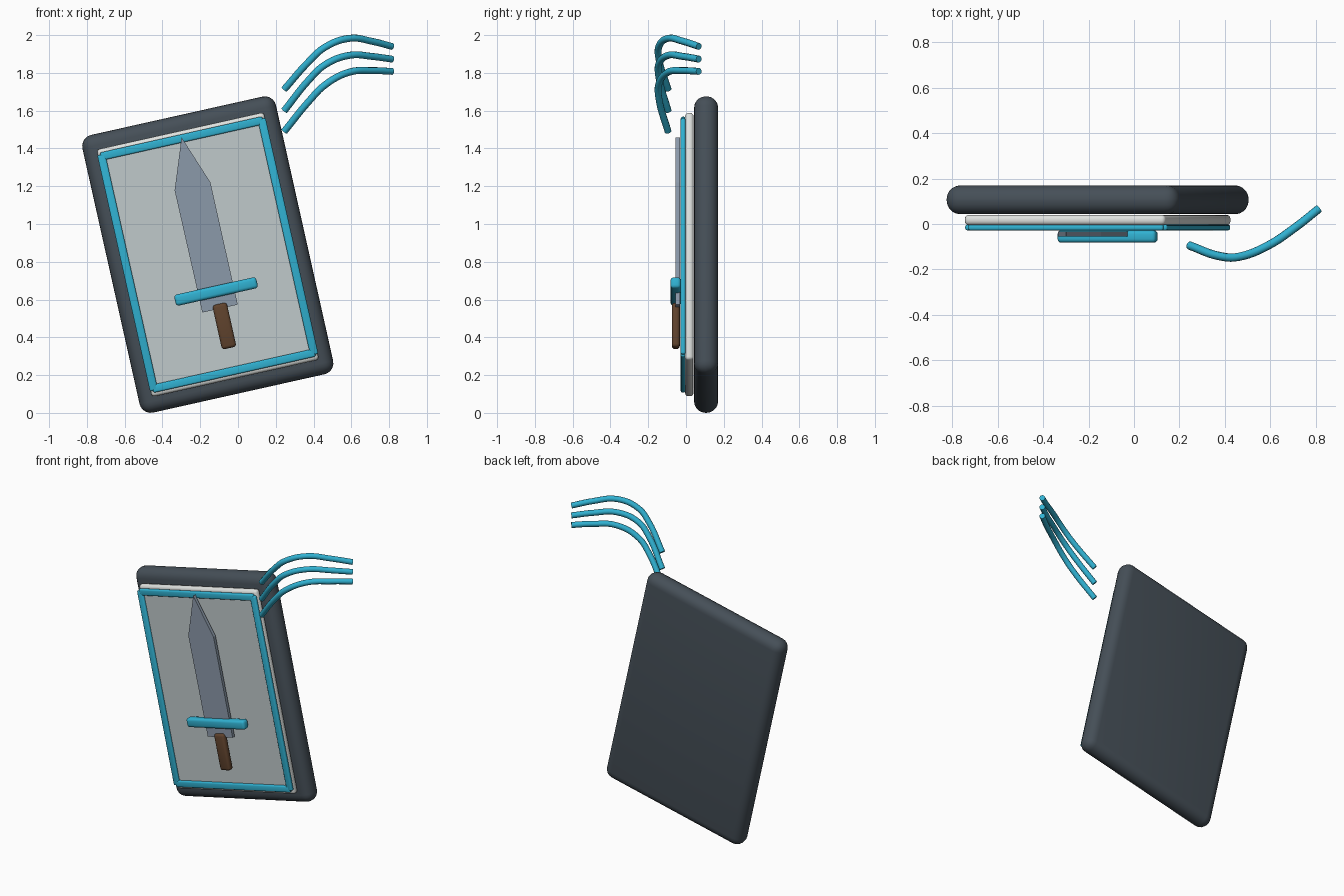
import bpy, bmesh, math
from mathutils import Matrix, Vector

if "Cube" in bpy.data.objects:
    bpy.data.objects.remove(bpy.data.objects["Cube"])

# Everything on the card shares one tilted frame
TILT = Matrix.Translation((-0.16, 0, 0.838)) @ Matrix.Rotation(-0.22, 4, 'Y')


def material(name, rgb):
    m = bpy.data.materials.new(name)
    m.diffuse_color = (*rgb, 1)
    m.use_nodes = True
    m.node_tree.nodes["Principled BSDF"].inputs["Base Color"].default_value = m.diffuse_color
    return m


slate = material("slate", (0.06, 0.078, 0.096))
white = material("off_white", (0.74, 0.76, 0.74))
pale = material("pale_grey", (0.53, 0.59, 0.60))
cyan = material("cyan", (0.03, 0.44, 0.64))
steel = material("steel", (0.26, 0.32, 0.40))
brown = material("brown", (0.115, 0.055, 0.026))


def finish(name, bm, mat, smooth=True):
    bmesh.ops.recalc_face_normals(bm, faces=bm.faces)
    mesh = bpy.data.meshes.new(name)
    bm.to_mesh(mesh)
    bm.free()
    mesh.materials.append(mat)
    ob = bpy.data.objects.new(name, mesh)
    bpy.context.collection.objects.link(ob)
    ob.matrix_world = TILT
    if smooth:
        bpy.ops.object.select_all(action='DESELECT')
        ob.select_set(True)
        bpy.context.view_layer.objects.active = ob
        bpy.ops.object.shade_smooth_by_angle(angle=math.radians(35))
    return ob


def slab(name, mat, x, z, w, h, y0, y1, bevel=0.0, segments=4):
    """Rounded box centred at x, z on the card, spanning y0 to y1."""
    bm = bmesh.new()
    bmesh.ops.create_cube(bm, size=1)
    for v in bm.verts:
        v.co = Vector((x + v.co.x * w, (y0 + y1) / 2 + v.co.y * (y1 - y0), z + v.co.z * h))
    if bevel:
        bmesh.ops.bevel(bm, geom=bm.edges[:], offset=bevel, segments=segments,
                        profile=0.5, affect='EDGES')
    return finish(name, bm, mat, bool(bevel))


# Card body, face panel and inset picture plate
slab("card_body", slate, 0, 0, 1.05, 1.506, 0.043, 0.17, 0.06, 5)
slab("face_panel", white, 0, 0, 0.907, 1.342, -0.005, 0.04, 0.018, 3)
slab("picture_plate", pale, 0, 0, 0.85, 1.25, -0.013, -0.004)

# Frame bars
for side, label in ((-1, "left"), (1, "right")):
    slab("frame_" + label, cyan, side * 0.435, 0, 0.043, 1.28, -0.028, -0.003, 0.009, 3)
for side, label in ((-1, "bottom"), (1, "top")):
    slab("frame_" + label, cyan, 0, side * 0.63, 0.88, 0.043, -0.028, -0.003, 0.009, 3)

# Sword blade: extruded outline
bm = bmesh.new()
outline = [(-0.095, -0.293), (0.097, -0.293), (0.097, 0.37), (0, 0.636), (-0.097, 0.37)]
face = bm.faces.new([bm.verts.new((x, -0.055, z)) for x, z in outline])
ext = bmesh.ops.extrude_face_region(bm, geom=[face])
for v in ext["geom"]:
    if isinstance(v, bmesh.types.BMVert):
        v.co.y += 0.022
finish("sword_blade", bm, steel, False)

# Sword guard and grip
slab("sword_guard", cyan, 0, -0.2, 0.445, 0.06, -0.082, -0.028, 0.016, 3)
slab("sword_grip", brown, 0.003, -0.388, 0.078, 0.24, -0.075, -0.033, 0.016, 3)

# Flowing ribbons: shared plan path, separate heights
plan = [(0.245, -0.095), (0.38, -0.142), (0.459, -0.145), (0.59, -0.095), (0.71, -0.015), (0.815, 0.068)]
heights = [
    (1.713, 1.865, 1.935, 1.983, 1.967, 1.94),
    (1.60, 1.768, 1.842, 1.893, 1.887, 1.873),
    (1.49, 1.655, 1.735, 1.804, 1.812, 1.808),
]
for i, zs in enumerate(heights):
    cu = bpy.data.curves.new("ribbon", 'CURVE')
    cu.dimensions = '3D'
    cu.bevel_depth = 0.0185
    cu.bevel_resolution = 3
    cu.resolution_u = 6
    cu.use_fill_caps = True
    sp = cu.splines.new('BEZIER')
    sp.bezier_points.add(len(plan) - 1)
    for p, (x, y), z in zip(sp.bezier_points, plan, zs):
        p.co = (x, y, z)
        p.handle_left_type = p.handle_right_type = 'AUTO'
    cu.materials.append(cyan)
    ob = bpy.data.objects.new("ribbon_%d" % (i + 1), cu)
    bpy.context.collection.objects.link(ob)
